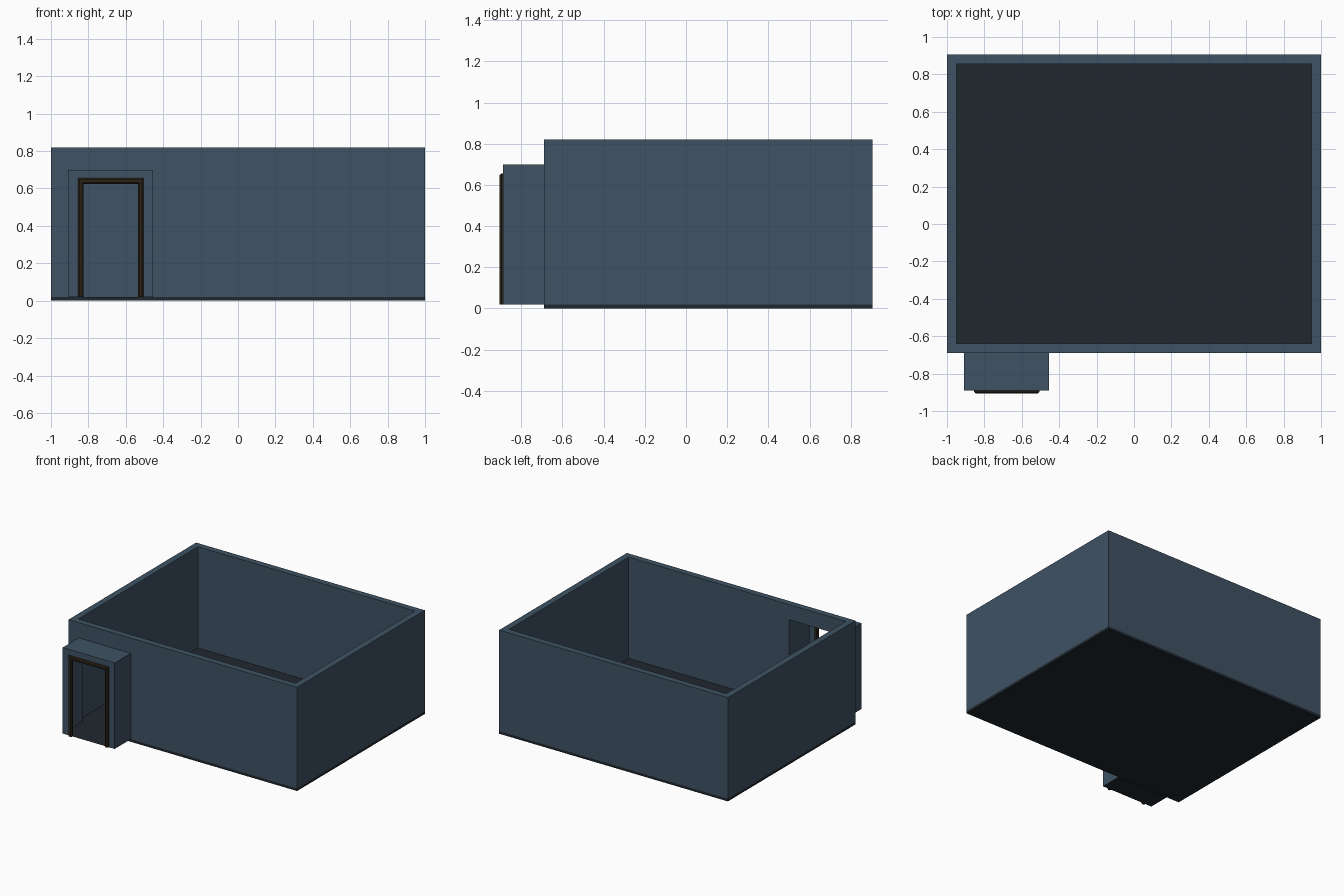
import bpy

if "Cube" in bpy.data.objects:
    bpy.data.objects.remove(bpy.data.objects["Cube"])

def material(name, rgb):
    m = bpy.data.materials.new(name)
    m.diffuse_color = (*rgb, 1)
    m.use_nodes = True
    m.node_tree.nodes["Principled BSDF"].inputs["Base Color"].default_value = m.diffuse_color
    return m

slate = material("slate", (0.05, 0.085, 0.125))
dark = material("dark_floor", (0.014, 0.021, 0.028))
wood = material("dark_wood", (0.025, 0.017, 0.009))

def mesh_object(name, verts, faces, mat):
    me = bpy.data.meshes.new(name)
    me.from_pydata(verts, [], faces)
    me.materials.append(mat)
    ob = bpy.data.objects.new(name, me)
    bpy.context.collection.objects.link(ob)
    return ob

def box(name, lo, hi, mat):
    v = [(x, y, z) for x in (lo[0], hi[0]) for y in (lo[1], hi[1]) for z in (lo[2], hi[2])]
    f = [(0, 1, 3, 2), (4, 6, 7, 5), (0, 4, 5, 1), (2, 3, 7, 6), (0, 2, 6, 4), (1, 5, 7, 3)]
    return mesh_object(name, v, f, mat)

def cut(ob, cutter):
    cutter.hide_render = True
    cutter.display_type = 'WIRE'
    mod = ob.modifiers.new("cut", 'BOOLEAN')
    mod.operation = 'DIFFERENCE'
    mod.solver = 'EXACT'
    mod.object = cutter
    bpy.context.view_layer.objects.active = ob
    bpy.ops.object.modifier_apply(modifier=mod.name)
    bpy.data.objects.remove(cutter)

FRONT, BACK, BASE, TOP = -0.69, 0.905, 0.02, 0.82
PX0, PX1, PY, PTOP = -0.91, -0.455, -0.89, 0.70     # porch extents
DX0, DX1, DTOP = -0.84, -0.52, 0.64                 # doorway centre line

# Floor slab and open-topped room walls
box("floor", (-1, FRONT, 0), (1, BACK, BASE), dark)
walls = box("walls", (-1, FRONT, BASE), (1, BACK, TOP), slate)
cut(walls, box("room_cutter", (-0.95, FRONT + 0.05, -0.1), (0.95, BACK - 0.05, 1), slate))
cut(walls, box("passage_cutter", (PX0, FRONT - 0.1, -0.1), (PX1, FRONT + 0.1, PTOP), slate))

# Thin porch shell: sides, roof and front sheet with the doorway
front = [(PX0, BASE), (DX0, BASE), (DX0, DTOP), (DX1, DTOP),
         (DX1, BASE), (PX1, BASE), (PX1, PTOP), (PX0, PTOP)]
verts = [(x, PY, z) for x, z in front]
verts += [(x, FRONT, z) for x, z in (front[0], front[5], front[6], front[7])]
mesh_object("porch", verts,
            [(0, 1, 2, 7), (2, 3, 6, 7), (3, 4, 5, 6),
             (0, 7, 11, 8), (5, 9, 10, 6), (7, 6, 10, 11)], slate)
mesh_object("porch_floor",
            [(PX0, PY, BASE), (PX1, PY, BASE), (PX1, FRONT, BASE), (PX0, FRONT, BASE)],
            [(0, 1, 2, 3)], dark)

# Mitred door frame: octagonal section swept around the doorway
R, C = 0.015, 0.007
section = [(-R, -C), (-C, -R), (C, -R), (R, -C), (R, C), (C, R), (-C, R), (-R, C)]
path = [(DX0, BASE, -1, 0), (DX0, DTOP, -1, 1), (DX1, DTOP, 1, 1), (DX1, BASE, 1, 0)]
verts = [(x + ox * s, PY + d, z + oz * s) for x, z, ox, oz in path for s, d in section]
n = len(section)
faces = [(k * n + i, k * n + (i + 1) % n, (k + 1) * n + (i + 1) % n, (k + 1) * n + i)
         for k in range(3) for i in range(n)]
faces += [tuple(range(n))[::-1], tuple(range(3 * n, 4 * n))]
mesh_object("door_frame", verts, faces, wood)
